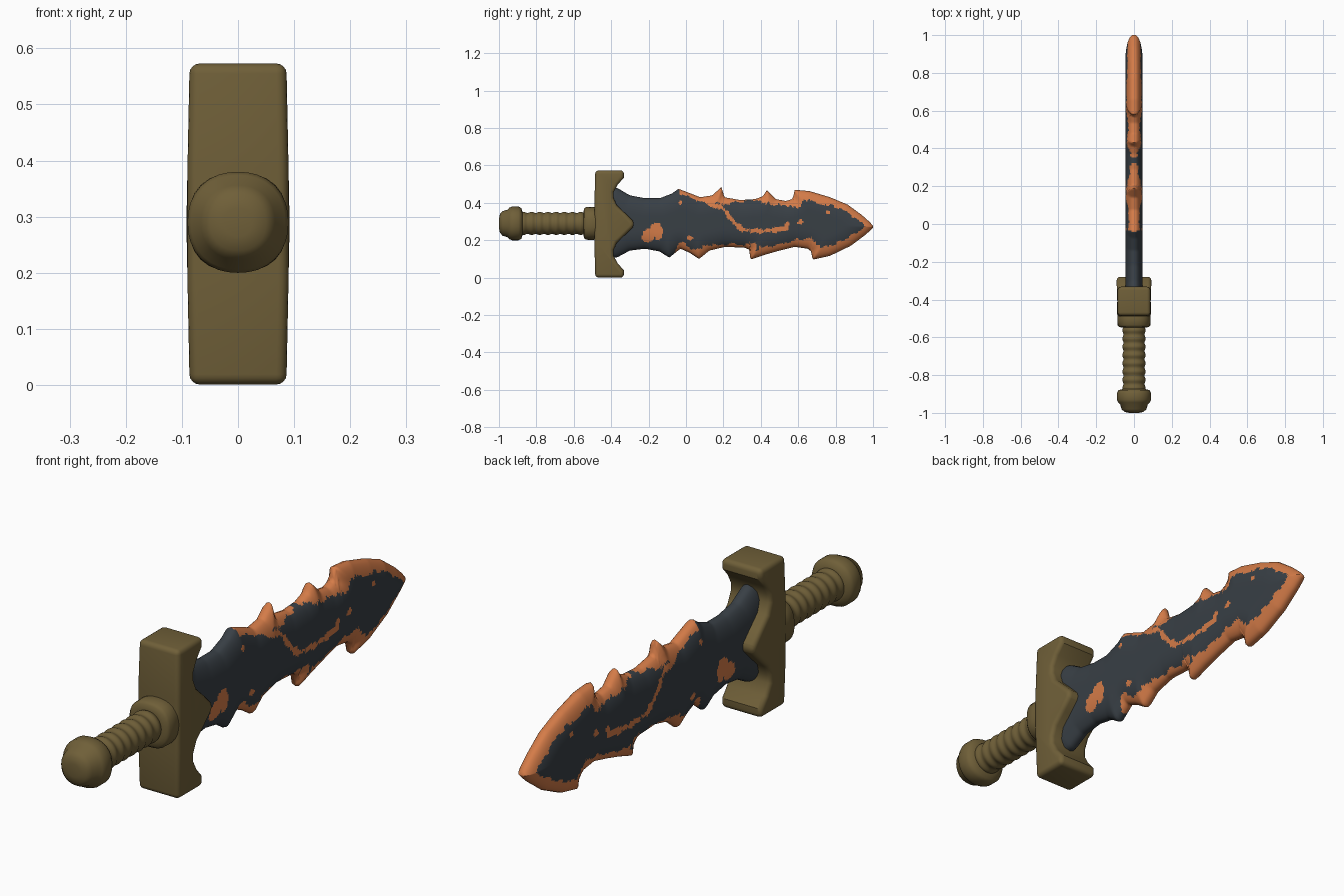
import bpy, bmesh, math
from mathutils import Vector, noise

if "Cube" in bpy.data.objects:
    bpy.data.objects.remove(bpy.data.objects["Cube"], do_unlink=True)


def material(name, rgb):
    m = bpy.data.materials.new(name)
    m.use_nodes = True
    m.diffuse_color = (*rgb, 1)
    m.node_tree.nodes["Principled BSDF"].inputs["Base Color"].default_value = (*rgb, 1)
    return m


BRONZE = material("aged bronze", (0.16, 0.115, 0.04))
STEEL = material("dark steel", (0.04, 0.05, 0.06))
ORANGE = material("ember orange", (0.66, 0.2, 0.065))


def finish(name, bm, mats, angle):
    bmesh.ops.recalc_face_normals(bm, faces=bm.faces[:])
    mesh = bpy.data.meshes.new(name)
    bm.to_mesh(mesh)
    bm.free()
    for m in mats:
        mesh.materials.append(m)
    mesh.shade_smooth()
    mesh.set_sharp_from_angle(angle=math.radians(angle))
    obj = bpy.data.objects.new(name, mesh)
    bpy.context.collection.objects.link(obj)
    return obj


def loft(bm, rings):
    """Join closed rings of vertices and cap both ends."""
    n = len(rings[0])
    for a, b in zip(rings, rings[1:]):
        for i in range(n):
            k = (i + 1) % n
            bm.faces.new((a[i], a[k], b[k], b[i]))
    bm.faces.new(rings[0])
    bm.faces.new(rings[-1])


def turned(name, profile, power=2.0, sides=32, axis_z=0.29):
    """Turn (y, radius) pairs about the grip axis; power > 2 squares it off."""
    bm = bmesh.new()
    rings = []
    for y, r in profile:
        ring = []
        for i in range(sides):
            a = math.tau * i / sides
            c, s = math.cos(a), math.sin(a)
            q = r / (abs(c) ** power + abs(s) ** power) ** (1 / power)
            ring.append(bm.verts.new((q * c, y, axis_z + q * s)))
        rings.append(ring)
    loft(bm, rings)
    return finish(name, bm, [BRONZE], 50)


# Handle: pommel, ridged grip and collar
turned("pommel", [(-1, .025), (-.995, .05), (-.98, .066), (-.955, .073), (-.945, .084),
                  (-.93, .09), (-.895, .09), (-.88, .082), (-.872, .055)], 2.2)
grip = [(-.88 + .35 * i / 64, .059 + .003 * math.sin(math.tau * i / 8)) for i in range(65)]
turned("grip", grip)
turned("collar", [(-.548, .055), (-.546, .078), (-.535, .087), (-.5, .088), (-.47, .085)], 2.5)

# Guard: mirrored side profile, extruded across and rounded
MID = 0.287
half = [(-.275, 0), (-.285, .018), (-.325, .058), (-.37, .1), (-.387, .14), (-.387, .17),
        (-.365, .21), (-.332, .248), (-.332, .286), (-.485, .286), (-.49, .1)]
outline = half + [(y, -h) for y, h in reversed(half[1:])]
bm = bmesh.new()
sides = [[bm.verts.new((s * (.092 - .02 * abs(h)), y, MID + h)) for y, h in outline]
         for s in (-1, 1)]
loft(bm, sides)
bmesh.ops.recalc_face_normals(bm, faces=bm.faces[:])
sharp = [e for e in bm.edges if e.calc_face_angle(0) > 0.75]
bmesh.ops.bevel(bm, geom=sharp, offset=0.018, segments=4, profile=0.5,
                affect='EDGES', clamp_overlap=True)
finish("guard", bm, [BRONZE], 40)

# Blade: upper and lower serrated edges as (y, z)
upper = [(-.42, .49), (-.365, .478), (-.3, .44), (-.22, .425), (-.14, .425), (-.075, .45),
         (-.04, .475), (.02, .452), (.075, .43), (.14, .44), (.19, .485), (.205, .43),
         (.29, .415), (.37, .42), (.41, .435), (.433, .468), (.48, .42), (.535, .41),
         (.572, .422), (.58, .47), (.66, .463), (.77, .43), (.865, .39), (.94, .335),
         (.985, .295), (1, .276)]
lower = [(-.42, .1), (-.365, .11), (-.3, .145), (-.22, .155), (-.14, .14), (-.09, .107),
         (-.03, .155), (.02, .133), (.07, .1), (.125, .145), (.21, .165), (.315, .16),
         (.338, .15), (.345, .097), (.42, .122), (.5, .145), (.58, .165), (.65, .155),
         (.67, .14), (.677, .096), (.77, .117), (.88, .17), (.96, .23), (.985, .252),
         (1, .268)]


def height(line, y):
    for (y0, z0), (y1, z1) in zip(line, line[1:]):
        if y <= y1:
            return z0 + (z1 - z0) * (y - y0) / (y1 - y0)
    return line[-1][1]


def distance(line, y, z):
    best = 9.0
    for (ay, az), (by, bz) in zip(line, line[1:]):
        dy, dz = by - ay, bz - az
        t = max(0, min(1, ((y - ay) * dy + (z - az) * dz) / (dy * dy + dz * dz)))
        best = min(best, math.hypot(y - ay - t * dy, z - az - t * dz))
    return best


# Glowing areas: edge bands with a width per stretch, one crack and a few chips
upper_band = [(-.42, -.05), (-.06, -.04), (-.03, .025), (.08, .02), (.13, .05), (.21, .045),
              (.27, .006), (.38, .006), (.43, .045), (.53, .02), (.6, .055), (.8, .035),
              (1, .035)]
lower_band = [(-.42, -.05), (-.08, -.04), (-.04, .035), (.1, .04), (.17, .012), (.31, .015),
              (.36, .045), (.55, .03), (.68, .06), (.85, .04), (1, .035)]
crack = [(.13, .4), (.2, .37), (.24, .31), (.3, .255), (.42, .25), (.54, .262)]
chips = [(-.2, .225, .035), (-.16, .255, .035), (-.15, .22, .022), (.02, .213, .014),
         (.61, .295, .018), (-.03, .4, .008), (.54, .285, .012), (.76, .35, .012)]


def is_orange(y, z):
    rough = .018 * noise.noise(Vector((y * 22, z * 22, 3)))
    rough += .01 * noise.noise(Vector((y * 60, z * 60, 7)))
    if distance(upper, y, z) < height(upper_band, y) + rough:
        return True
    if distance(lower, y, z) < height(lower_band, y) + rough:
        return True
    if distance(crack, y, z) < .011 + .5 * rough:
        return True
    return any(math.hypot(y - cy, z - cz) < r + .5 * rough for cy, cz, r in chips)


STATIONS, ROWS = 210, 40
bm = bmesh.new()
rings = []
for i in range(STATIONS + 1):
    y = -.42 + 1.42 * i / STATIONS
    lo, hi = height(lower, y), height(upper, y)
    right, left = [], []
    for j in range(ROWS + 1):
        u = j / ROWS
        u = .6 * u + .4 * (.5 - .5 * math.cos(math.pi * u))
        z = lo + (hi - lo) * u
        d = min(distance(upper, y, z), distance(lower, y, z), 1.003 - y)
        x = .046 * math.sqrt(max(0, 1 - (1 - min(d / .1, 1)) ** 2))
        if j in (0, ROWS):
            right.append(bm.verts.new((0, y, z)))
        else:
            right.append(bm.verts.new((x, y, z)))
            left.append(bm.verts.new((-x, y, z)))
    rings.append(right + left[::-1])
loft(bm, rings)
for f in bm.faces:
    c = f.calc_center_median()
    f.material_index = int(is_orange(c.y, c.z))
finish("blade", bm, [STEEL, ORANGE], 75)
